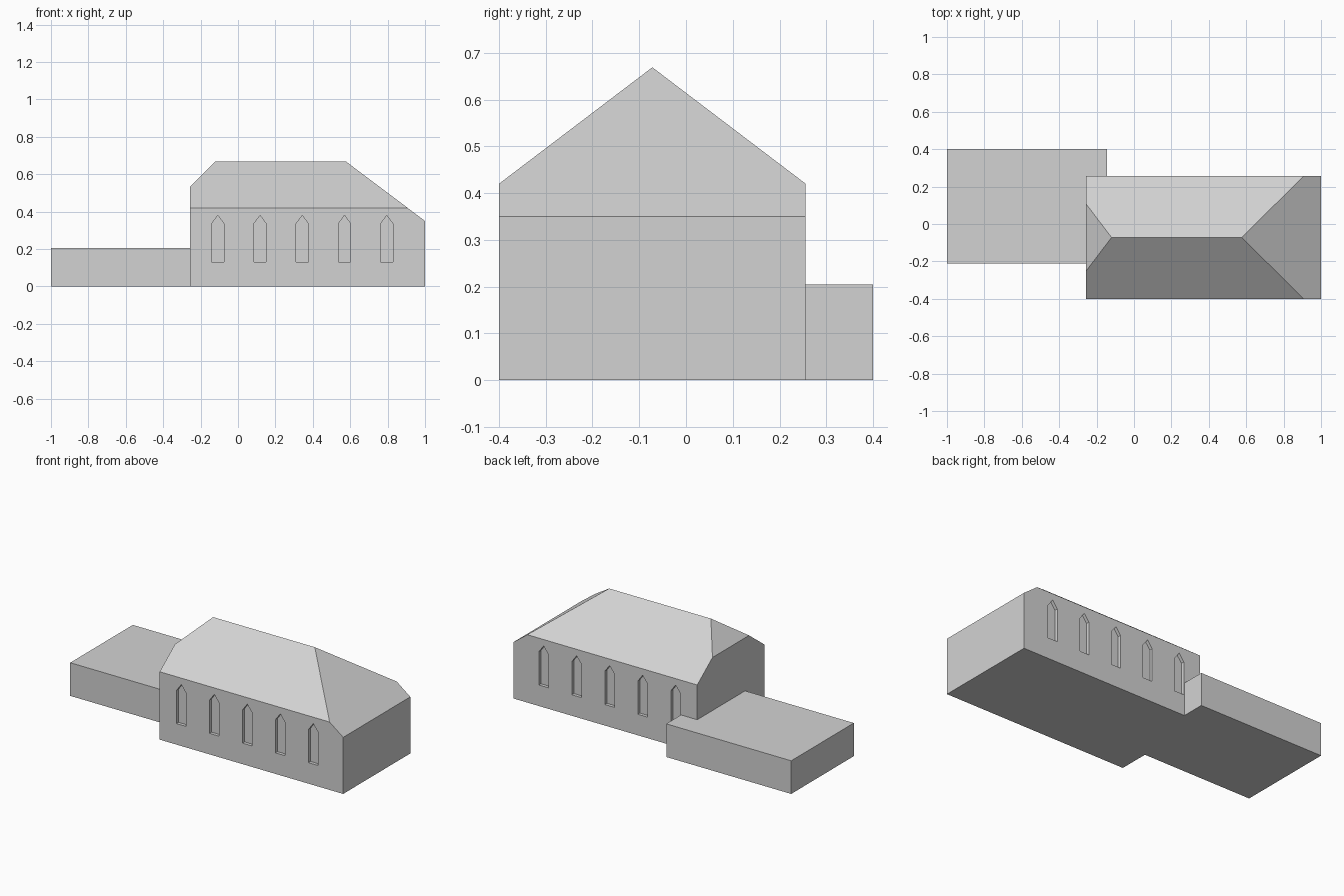
import bpy, bmesh
from mathutils import Vector

if "Cube" in bpy.data.objects:
    bpy.data.objects.remove(bpy.data.objects["Cube"])

stone = bpy.data.materials.new("plain_grey")
stone.diffuse_color = (0.65, 0.65, 0.65, 1)
stone.use_nodes = True
stone.node_tree.nodes["Principled BSDF"].inputs["Base Color"].default_value = stone.diffuse_color


def prism(name, profile, offset):
    """Extrude a planar 3D profile along an offset vector."""
    bm = bmesh.new()
    face = bm.faces.new([bm.verts.new(p) for p in profile])
    ext = bmesh.ops.extrude_face_region(bm, geom=[face], use_keep_orig=True)
    verts = [g for g in ext["geom"] if isinstance(g, bmesh.types.BMVert)]
    bmesh.ops.translate(bm, verts=verts, vec=Vector(offset))
    bmesh.ops.recalc_face_normals(bm, faces=bm.faces[:])
    mesh = bpy.data.meshes.new(name)
    bm.to_mesh(mesh)
    bm.free()
    mesh.materials.append(stone)
    obj = bpy.data.objects.new(name, mesh)
    bpy.context.collection.objects.link(obj)
    return obj


def slice_off(obj, point, normal):
    """Cut away everything on the normal side of a plane and cap it."""
    bm = bmesh.new()
    bm.from_mesh(obj.data)
    cut = bmesh.ops.bisect_plane(bm, geom=bm.verts[:] + bm.edges[:] + bm.faces[:],
                                 plane_co=point, plane_no=normal, clear_outer=True)
    edges = [g for g in cut["geom_cut"] if isinstance(g, bmesh.types.BMEdge)]
    bmesh.ops.contextual_create(bm, geom=edges)
    bmesh.ops.recalc_face_normals(bm, faces=bm.faces[:])
    bm.to_mesh(obj.data)
    bm.free()


# Main hall: gabled prism with a half hip on the left and a deep hip on the right
X0, X1, Y0, Y1 = -0.256, 1.0, -0.4, 0.256
EAVE, RIDGE = 0.42, 0.669
YM = (Y0 + Y1) / 2
hall = prism("hall", [(X0, Y0, 0), (X0, Y1, 0), (X0, Y1, EAVE),
                      (X0, YM, RIDGE), (X0, Y0, EAVE)], (X1 - X0, 0, 0))
slice_off(hall, (X0, 0, 0.533), (-(RIDGE - 0.533), 0, 0.136))
slice_off(hall, (X1, 0, 0.35), (RIDGE - 0.35, 0, X1 - 0.576))

# Pointed window recesses, five on each long wall
W, DEPTH = 0.0325, 0.02
cutters = []
for wall_y, inward in ((Y0, 1), (Y1, -1)):
    for i in range(5):
        x = -0.108 + i * 0.2258
        y = wall_y - inward * 0.05
        shape = [(x - W, y, 0.13), (x + W, y, 0.13), (x + W, y, 0.336),
                 (x, y, 0.38), (x - W, y, 0.336)]
        cutters.append(prism("window_cutter", shape, (0, inward * (0.05 + DEPTH), 0)))

bpy.context.view_layer.objects.active = hall
for c in cutters:
    c.hide_render = True
    mod = hall.modifiers.new("window", 'BOOLEAN')
    mod.operation = 'DIFFERENCE'
    mod.solver = 'EXACT'
    mod.object = c
    bpy.ops.object.modifier_apply(modifier=mod.name)
    bpy.data.objects.remove(c, do_unlink=True)

# Low flat annex wrapping around the hall's back left corner
prism("annex", [(-1, -0.212, 0), (X0, -0.212, 0), (X0, Y1, 0),
                (-0.145, Y1, 0), (-0.145, 0.4, 0), (-1, 0.4, 0)], (0, 0, 0.205))
